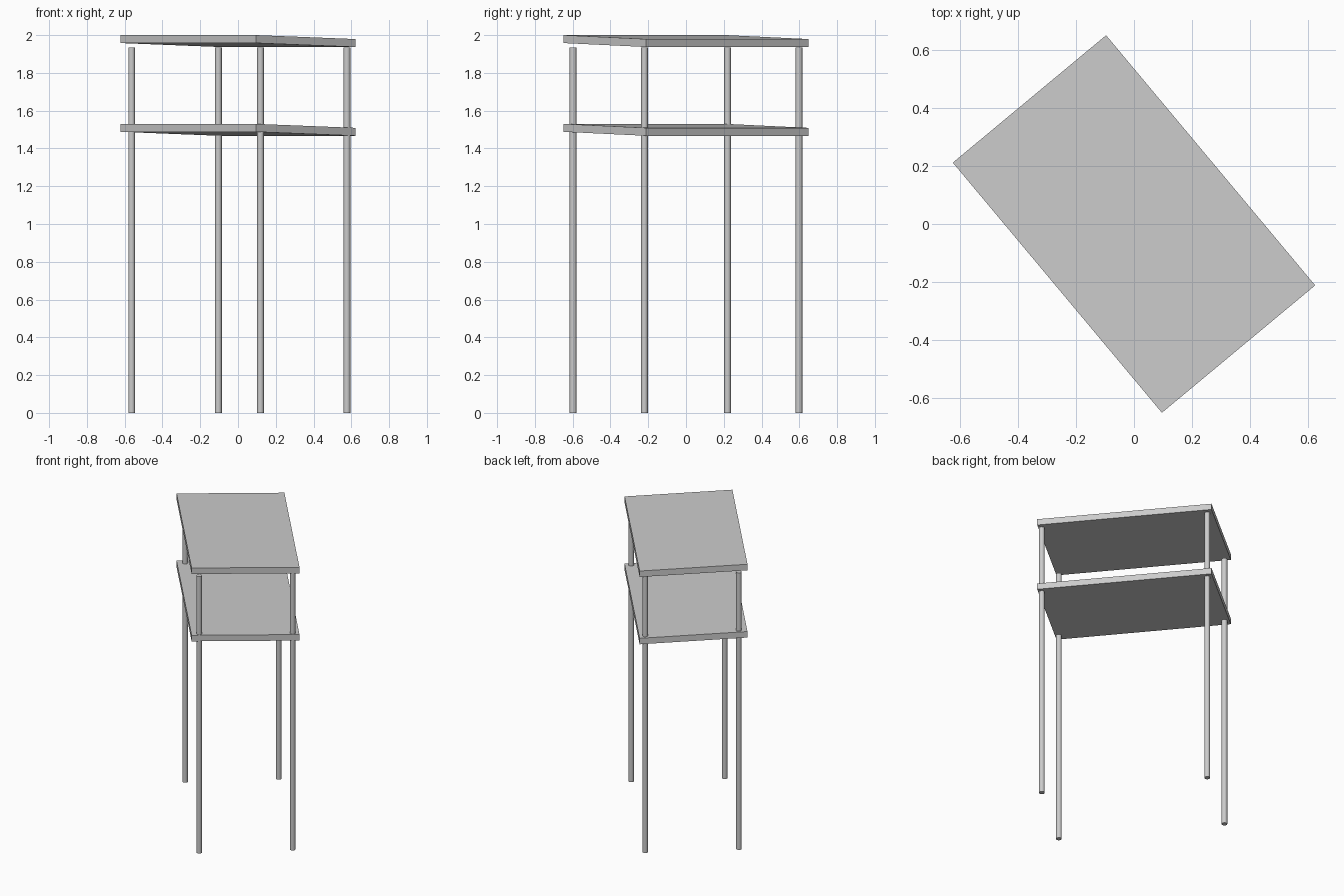
import bpy, bmesh
from mathutils import Vector

if "Cube" in bpy.data.objects:
    bpy.data.objects.remove(bpy.data.objects["Cube"])

# Plan corners of the shelves; the first two sit on the high side
CORNERS = [(-0.623, 0.211), (0.096, -0.649), (0.623, -0.211), (-0.096, 0.649)]
DROP = 0.021
THICK = 0.042


def make_object(name, bm):
    bmesh.ops.recalc_face_normals(bm, faces=bm.faces)
    mesh = bpy.data.meshes.new(name)
    bm.to_mesh(mesh)
    bm.free()
    obj = bpy.data.objects.new(name, mesh)
    bpy.context.collection.objects.link(obj)
    return obj


# Gently sloping board
def shelf(name, top):
    bm = bmesh.new()
    verts = [bm.verts.new((x, y, top - THICK - (DROP if i > 1 else 0)))
             for i, (x, y) in enumerate(CORNERS)]
    face = bm.faces.new(verts)
    ext = bmesh.ops.extrude_face_region(bm, geom=[face], use_keep_orig=True)
    moved = [g for g in ext["geom"] if isinstance(g, bmesh.types.BMVert)]
    bmesh.ops.translate(bm, verts=moved, vec=Vector((0, 0, THICK)))
    make_object(name, bm)


# Round upright through the lower shelf to just under the top
def leg(name, x, y, height=1.935, radius=0.018):
    bpy.ops.mesh.primitive_cylinder_add(
        vertices=16, radius=radius, depth=height, location=(x, y, height / 2))
    bpy.context.object.name = name
    bpy.ops.object.shade_smooth_by_angle()


shelf("top_shelf", 2.0)
shelf("lower_shelf", 1.53)

leg("left_leg", -0.563, 0.22)
leg("front_leg", 0.119, -0.598)
leg("right_leg", 0.577, -0.22)
leg("back_leg", -0.104, 0.598)
